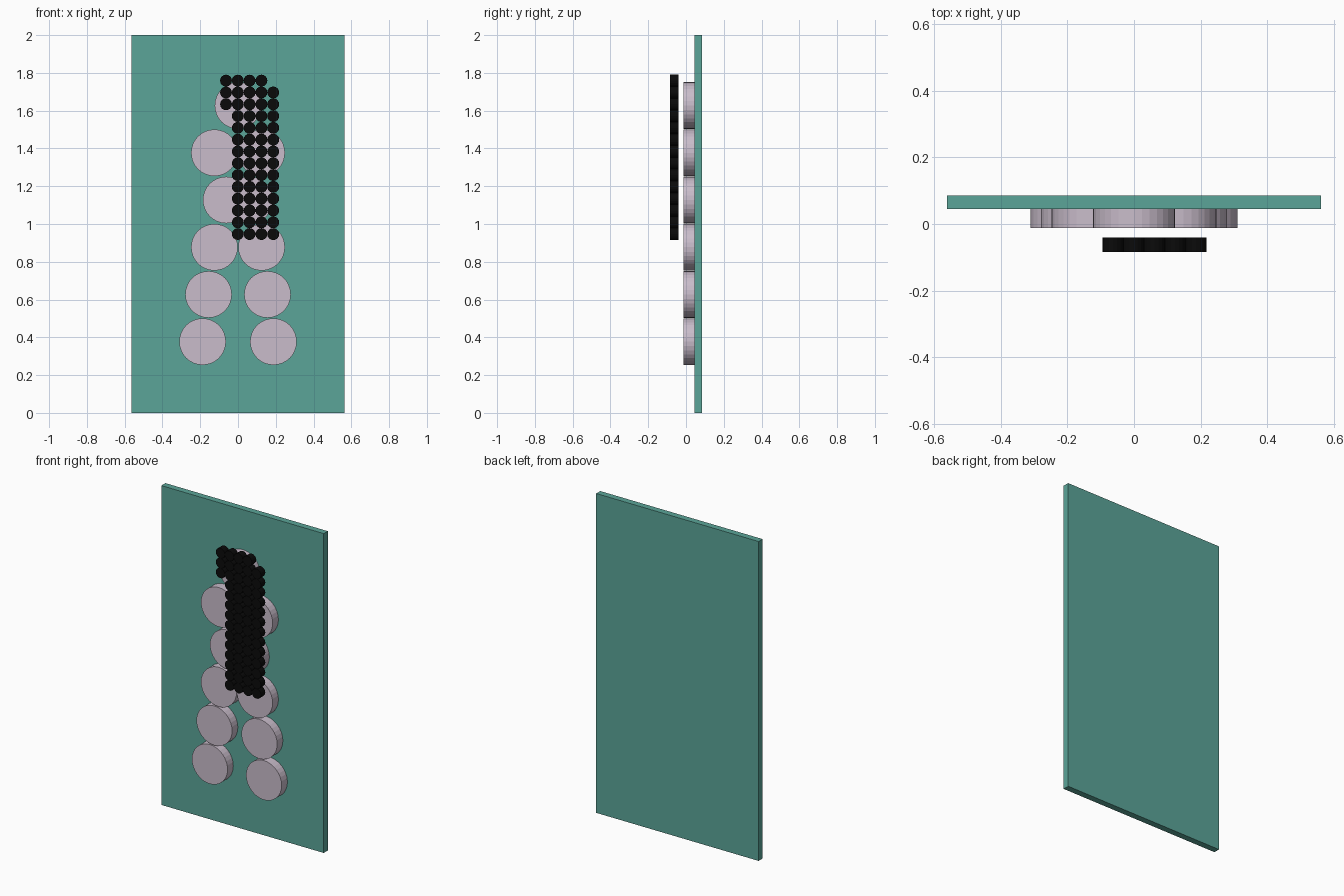
import bpy, bmesh
from math import pi
from mathutils import Matrix

if "Cube" in bpy.data.objects:
    bpy.data.objects.remove(bpy.data.objects["Cube"])


def material(name, rgb):
    m = bpy.data.materials.new(name)
    m.diffuse_color = (*rgb, 1)
    m.use_nodes = True
    m.node_tree.nodes["Principled BSDF"].inputs["Base Color"].default_value = m.diffuse_color
    return m


def add_object(name, bm, mat):
    mesh = bpy.data.meshes.new(name)
    bm.to_mesh(mesh)
    bm.free()
    mesh.materials.append(mat)
    obj = bpy.data.objects.new(name, mesh)
    bpy.context.collection.objects.link(obj)
    return obj


def discs(name, centres, radius, y0, y1, sides, mat):
    """Flat-faced discs facing -y, spanning y0..y1."""
    bm = bmesh.new()
    for x, z in centres:
        place = Matrix.Translation((x, (y0 + y1) / 2, z)) @ Matrix.Rotation(pi / 2, 4, 'X')
        bmesh.ops.create_cone(bm, cap_ends=True, segments=sides, radius1=radius,
                              radius2=radius, depth=y1 - y0, matrix=place)
    return add_object(name, bm, mat)


teal = material("teal", (0.105, 0.375, 0.315))
pink = material("pale_pink", (0.585, 0.505, 0.595))
black = material("black", (0.003, 0.003, 0.003))

# Backing plate
bm = bmesh.new()
bmesh.ops.create_cube(bm, size=1, matrix=Matrix.Translation((0, 0.065, 1))
                      @ Matrix.Diagonal((1.125, 0.04, 2, 1)))
add_object("backing_plate", bm, teal)

# Large discs: mirrored pairs, one row every 0.25, single disc on top
half_gaps = [0.1875, 0.156, 0.125, 0.0625, 0.125]
centres = [(s * g, 0.377 + 0.25 * i) for i, g in enumerate(half_gaps) for s in (-1, 1)]
centres.append((0, 1.627))
discs("large_discs", centres, 0.1235, -0.012, 0.045, 32, pink)

# Small black dots on a square grid, with the outline stepped at the top
step = 0.0625
dots = []
for row in range(14):
    first = -1 if row < 3 else 0
    last = 2 if row == 0 else 3
    dots += [(c * step - 0.001, 1.759 - row * step) for c in range(first, last + 1)]
discs("small_dots", dots, 0.0315, -0.084, -0.041, 16, black)
